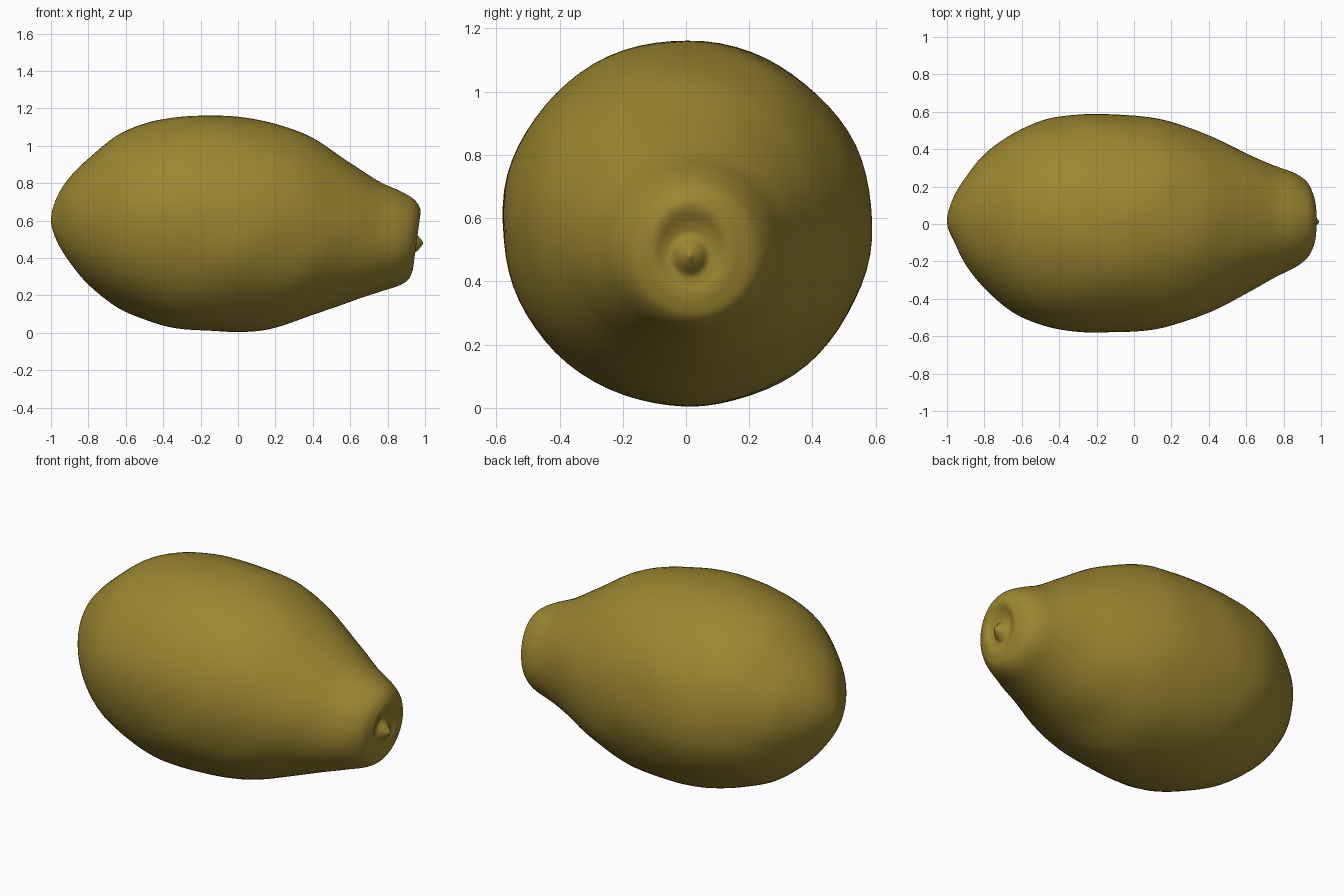
import bpy, bmesh, math
from mathutils import Vector, noise

if "Cube" in bpy.data.objects:
    bpy.data.objects.remove(bpy.data.objects["Cube"])

SEGMENTS = 72
STEPS = 6

# Sections along the fruit: x, bottom z, top z, front y, back y, forward lean of the top
SECTIONS = [
    (-1.0, .595, .605, .015, .025, 0),
    (-.992, .55, .66, -.03, .07, 0),
    (-.96, .47, .74, -.10, .155, 0),
    (-.90, .375, .83, -.22, .25, 0),
    (-.80, .26, .935, -.34, .37, 0),
    (-.65, .14, 1.055, -.465, .485, 0),
    (-.50, .075, 1.12, -.535, .55, 0),
    (-.35, .03, 1.15, -.57, .58, 0),
    (-.18, .008, 1.163, -.583, .592, 0),
    (0, .004, 1.155, -.575, .58, 0),
    (.20, .03, 1.12, -.54, .547, 0),
    (.40, .09, 1.04, -.475, .475, 0),
    (.60, .17, .91, -.37, .38, 0),
    (.75, .215, .81, -.285, .31, 0),
    (.86, .25, .755, -.23, .27, .005),
    (.925, .285, .71, -.18, .225, .015),
    (.952, .33, .665, -.13, .165, .02),
    # Dimple at the stem end
    (.956, .365, .63, -.10, .13, .018),
    (.942, .395, .58, -.07, .10, .006),
    (.940, .42, .545, -.045, .07, 0),
    # Stem nub
    (.965, .445, .515, -.02, .045, 0),
    (.982, .465, .495, 0, .025, 0),
    (.99, .476, .484, .008, .016, 0),
]


def catmull(a, b, c, d, t):
    """Smooth blend between sections b and c."""
    return [.5 * (2*q + (r - p)*t + (2*p - 5*q + 4*r - s)*t*t + (3*q - p - 3*r + s)*t**3)
            for p, q, r, s in zip(a, b, c, d)]


def smooth_sections():
    last = len(SECTIONS) - 1
    for i in range(last):
        pts = [SECTIONS[min(max(i + k, 0), last)] for k in (-1, 0, 1, 2)]
        for s in range(STEPS):
            yield catmull(*pts, s / STEPS)
    yield SECTIONS[-1]


def ring(bm, section):
    x, z0, z1, y0, y1, lean = section
    verts = []
    for k in range(SEGMENTS):
        a = 2 * math.pi * k / SEGMENTS
        c, s = math.cos(a), math.sin(a)
        p = Vector((x + lean * s, (y0 + y1)/2 + c*(y1 - y0)/2, (z0 + z1)/2 + s*(z1 - z0)/2))
        # Gentle natural lumps, fading out at the small ends
        bump = noise.noise(p * 3.5) * .010 * min(1, (z1 - z0) / .6)
        p.y += c * bump
        p.z = max(0, p.z + s * bump)
        verts.append(bm.verts.new(p))
    return verts


# Fruit body with its dimpled stem end
bm = bmesh.new()
rings = [ring(bm, sec) for sec in smooth_sections()]
for a, b in zip(rings, rings[1:]):
    for k in range(SEGMENTS):
        n = (k + 1) % SEGMENTS
        bm.faces.new((a[k], a[n], b[n], b[k]))
bm.faces.new(rings[0])
bm.faces.new(rings[-1])
bmesh.ops.recalc_face_normals(bm, faces=bm.faces)
for f in bm.faces:
    f.smooth = True
mesh = bpy.data.meshes.new("fruit_body")
bm.to_mesh(mesh)
bm.free()

skin = bpy.data.materials.new("olive_yellow_skin")
skin.diffuse_color = (.33, .24, .03, 1)
skin.use_nodes = True
skin.node_tree.nodes["Principled BSDF"].inputs["Base Color"].default_value = skin.diffuse_color
mesh.materials.append(skin)
fruit = bpy.data.objects.new("fruit_body", mesh)
bpy.context.collection.objects.link(fruit)
